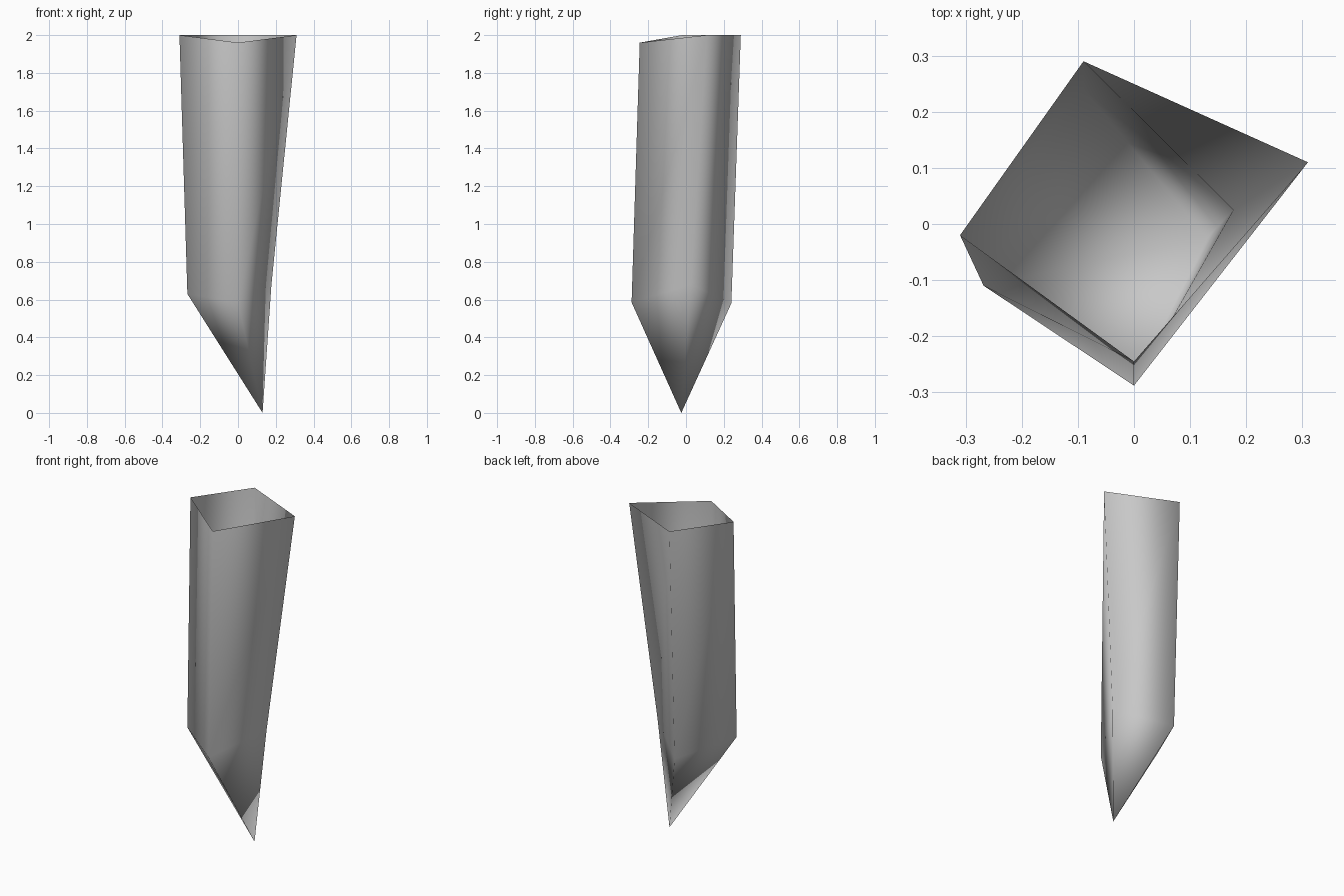
import bpy
import bmesh

cube = bpy.data.objects.get("Cube")
if cube:
    bpy.data.objects.remove(cube, do_unlink=True)

# One plain grey for the whole shard
grey = bpy.data.materials.new("stone_grey")
grey.use_nodes = True
colour = (0.58, 0.58, 0.58, 1.0)
grey.diffuse_color = colour
grey.node_tree.nodes["Principled BSDF"].inputs["Base Color"].default_value = colour

# Open rim, lower ring and tip, both rings running the same way round
rim = [(-0.09, 0.29, 2.0), (0.31, 0.11, 2.0), (0.0, -0.245, 1.96), (-0.31, -0.02, 2.0)]
ring = [(-0.09, 0.24, 0.58), (0.177, 0.025, 0.68), (0.0, -0.288, 0.585), (-0.268, -0.11, 0.63)]
tip = (0.13, -0.025, 0.0)

bm = bmesh.new()
top = [bm.verts.new(p) for p in rim]
low = [bm.verts.new(p) for p in ring]
point = bm.verts.new(tip)

# Each side is a twisted wall of two triangles and one facet of the point
for i in range(len(top)):
    j = (i + 1) % len(top)
    bm.faces.new((top[i], top[j], low[j]))
    bm.faces.new((top[i], low[j], low[i]))
    bm.faces.new((low[i], low[j], point))

# Face the walls outward and shade them smoothly
bm.normal_update()
for face in bm.faces:
    face.smooth = True
first = bm.faces[:][0]
if first.normal.dot(first.calc_center_median()) < 0:
    bmesh.ops.reverse_faces(bm, faces=bm.faces[:])

mesh = bpy.data.meshes.new("hollow_shard")
bm.to_mesh(mesh)
bm.free()
mesh.materials.append(grey)
shard = bpy.data.objects.new("hollow_shard", mesh)
bpy.context.collection.objects.link(shard)
